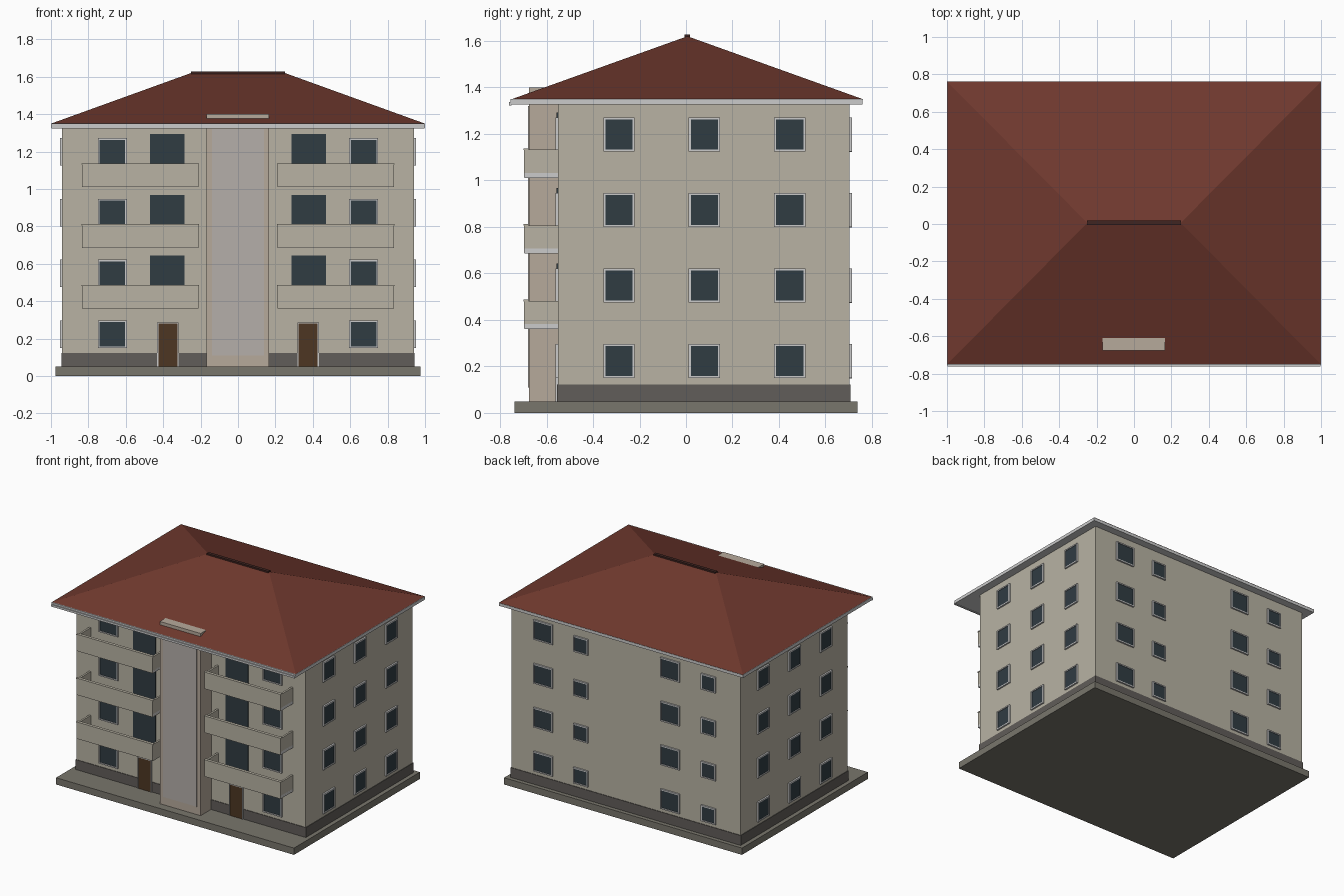
import bpy

if "Cube" in bpy.data.objects:
    bpy.data.objects.remove(bpy.data.objects["Cube"])


def material(name, r, g, b):
    m = bpy.data.materials.new(name)
    m.diffuse_color = (r, g, b, 1)
    m.use_nodes = True
    m.node_tree.nodes["Principled BSDF"].inputs["Base Color"].default_value = m.diffuse_color
    return m


WALL = material("wall", 0.48, 0.45, 0.37)
TOWER = material("tower", 0.47, 0.40, 0.33)
PANEL = material("panel", 0.46, 0.43, 0.40)
PLINTH = material("plinth", 0.12, 0.11, 0.10)
SLAB = material("slab", 0.19, 0.18, 0.15)
TRIM = material("trim", 0.55, 0.55, 0.53)
GLASS = material("glass", 0.03, 0.045, 0.055)
WOOD = material("wood", 0.075, 0.037, 0.016)
ROOF = material("roof", 0.16, 0.04, 0.027)
RIDGE = material("ridge", 0.05, 0.018, 0.015)


def mesh_object(name, verts, faces, mat):
    me = bpy.data.meshes.new(name)
    me.from_pydata(verts, [], faces)
    me.materials.append(mat)
    ob = bpy.data.objects.new(name, me)
    bpy.context.collection.objects.link(ob)
    return ob


def boxes(name, mat, *items):
    """One object made of boxes given as (x0, x1, y0, y1, z0, z1)."""
    verts, faces = [], []
    for x0, x1, y0, y1, z0, z1 in items:
        x0, x1 = sorted((x0, x1))
        y0, y1 = sorted((y0, y1))
        n = len(verts)
        verts += [(x, y, z) for z in (z0, z1)
                  for x, y in ((x0, y0), (x1, y0), (x1, y1), (x0, y1))]
        quads = [(3, 2, 1, 0), (4, 5, 6, 7)]
        quads += [(i, (i + 1) % 4, (i + 1) % 4 + 4, i + 4) for i in range(4)]
        faces += [tuple(n + i for i in q) for q in quads]
    return mesh_object(name, verts, faces, mat)


X, YF, YB = 0.94, -0.55, 0.703      # wall planes
FLOORS = [0.223 + 0.325 * i for i in range(4)]


def on_wall(side, a0, a1, z0, z1, depth):
    """Box lying on a wall, standing out by depth."""
    if side in ("front", "back"):
        y, s = (YF, -1) if side == "front" else (YB, 1)
        return (a0, a1, y - s * 0.01, y + s * depth, z0, z1)
    s = 1 if side == "right" else -1
    return (s * (X - 0.01), s * (X + depth), a0, a1, z0, z1)


def window(side, i, j, c, z, w, h):
    a0, a1, z0, z1, t = c - w / 2, c + w / 2, z - h / 2, z + h / 2, 0.009
    boxes(f"{side}_window_frame_{i}_{j}", TRIM,
          on_wall(side, a0, a0 + t, z0, z1, 0.012),
          on_wall(side, a1 - t, a1, z0, z1, 0.012),
          on_wall(side, a0 + t, a1 - t, z0, z0 + t, 0.012),
          on_wall(side, a0 + t, a1 - t, z1 - t, z1, 0.012))
    boxes(f"{side}_window_glass_{i}_{j}", GLASS,
          on_wall(side, a0 + t, a1 - t, z0 + t, z1 - t, 0.007))


# Ground slab, plinth and main block
boxes("ground_slab", SLAB, (-0.975, 0.975, -0.737, 0.737, 0, 0.05))
boxes("plinth", PLINTH, (-X - 0.004, X + 0.004, YF - 0.004, YB + 0.004, 0.05, 0.123))
boxes("wall_block", WALL, (-X, X, YF, YB, 0.05, 1.328))

# Stair tower breaking through the roof, with a raised panel
boxes("stair_tower", TOWER, (-0.168, 0.166, -0.675, YF + 0.01, 0.05, 1.40))
boxes("stair_panel", PANEL, (-0.138, 0.138, -0.68, -0.67, 0.11, 1.32))

# Windows on all four sides
for i, z in enumerate(FLOORS):
    for j, c in enumerate((-0.672, 0.672)):
        window("front", i, j, c, z, 0.155, 0.147)
    for side in ("left", "right"):
        for j, c in enumerate((-0.288, 0.079, 0.446)):
            window(side, i, j, c, z, 0.135, 0.147)
    for j, c in enumerate((0.675, -0.366)):
        window("back", i, j, c, z, 0.155, 0.147)
    for j, c in enumerate((0.366, -0.68)):
        window("back", i, j + 2, c, z - 0.016, 0.118, 0.118)

# Entrance doors, balcony doors and balconies on both halves of the front
for s, label in ((-1, "left"), (1, "right")):
    a0, a1 = sorted((s * 0.318, s * 0.432))
    boxes(f"{label}_entrance_frame", TRIM,
          on_wall("front", a0, a0 + 0.006, 0.05, 0.287, 0.012),
          on_wall("front", a1 - 0.006, a1, 0.05, 0.287, 0.012),
          on_wall("front", a0 + 0.006, a1 - 0.006, 0.281, 0.287, 0.012))
    boxes(f"{label}_entrance_door", WOOD,
          on_wall("front", a0 + 0.006, a1 - 0.006, 0.05, 0.281, 0.009))
    for k in range(1, 4):
        z = 0.36 + 0.325 * (k - 1)
        x0, x1 = sorted((s * 0.212, s * 0.835))
        boxes(f"{label}_balcony_door_{k}", GLASS,
              on_wall("front", s * 0.287, s * 0.47, z + 0.02, z + 0.283, 0.007))
        boxes(f"{label}_balcony_floor_{k}", TRIM,
              (x0, x1, -0.694, YF + 0.01, z, z + 0.022))
        boxes(f"{label}_balcony_parapet_{k}", WALL,
              (x0, x1, -0.696, -0.68, z + 0.002, z + 0.122),
              (x0, x0 + 0.014, -0.68, YF, z + 0.002, z + 0.122),
              (x1 - 0.014, x1, -0.68, YF, z + 0.002, z + 0.122))
        boxes(f"{label}_balcony_rail_{k}", WALL,
              (x0 - 0.003, x1 + 0.003, -0.699, -0.677, z + 0.12, z + 0.127))

# Eaves, gutter and hipped roof with ridge cap
boxes("eaves", TRIM, (-1, 1, -0.755, 0.76, 1.326, 1.35))
boxes("front_gutter", TRIM, (-0.998, 0.998, -0.762, -0.75, 1.322, 1.337))
mesh_object("hip_roof",
            [(-1, -0.751, 1.349), (1, -0.751, 1.349), (1, 0.762, 1.349),
             (-1, 0.762, 1.349), (-0.25, 0.006, 1.62), (0.25, 0.006, 1.62)],
            [(3, 2, 1, 0), (0, 1, 5, 4), (1, 2, 5), (2, 3, 4, 5), (3, 0, 4)], ROOF)
boxes("ridge_cap", RIDGE, (-0.252, 0.252, -0.006, 0.018, 1.612, 1.627))
